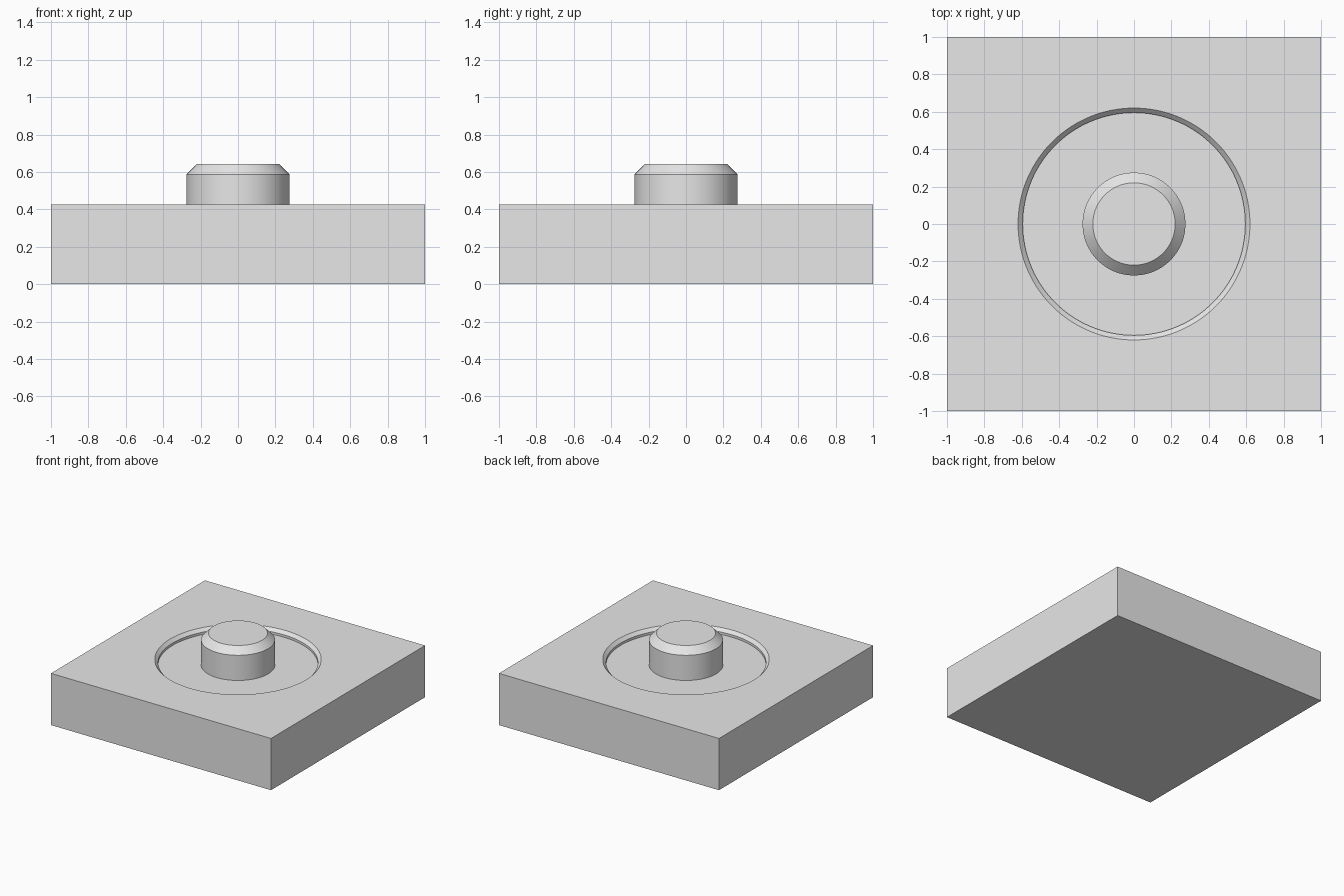
import bpy, bmesh, math

if "Cube" in bpy.data.objects:
    bpy.data.objects.remove(bpy.data.objects["Cube"])

SEG = 128  # divisible by 8 so the square ring hits its corners

grey = bpy.data.materials.new("plain grey")
grey.diffuse_color = (0.8, 0.8, 0.8, 1.0)
grey.use_nodes = True
grey.node_tree.nodes["Principled BSDF"].inputs["Base Color"].default_value = grey.diffuse_color


def round_ring(bm, r, z):
    return [bm.verts.new((r * math.cos(a), r * math.sin(a), z))
            for a in (2 * math.pi * i / SEG for i in range(SEG))]


def square_ring(bm, half, z):
    ring = []
    for i in range(SEG):
        c, s = math.cos(2 * math.pi * i / SEG), math.sin(2 * math.pi * i / SEG)
        k = half / max(abs(c), abs(s))
        ring.append(bm.verts.new((c * k, s * k, z)))
    return ring


bm = bmesh.new()

# Chamfered boss, recess floor, recess wall and chamfered lip, from the centre outwards
profile = [(0.22, 0.642), (0.275, 0.587), (0.275, 0.38),
           (0.595, 0.38), (0.595, 0.40), (0.62, 0.425)]
rings = [round_ring(bm, r, z) for r, z in profile]

# Square plate: top edge and bottom edge
rings += [square_ring(bm, 1.0, 0.425), square_ring(bm, 1.0, 0.0)]

for a, b in zip(rings, rings[1:]):
    for i in range(SEG):
        j = (i + 1) % SEG
        bm.faces.new((a[i], b[i], b[j], a[j]))

# Boss top and plate underside
bm.faces.new(rings[0])
bm.faces.new(rings[-1][::-1])
bmesh.ops.recalc_face_normals(bm, faces=bm.faces[:])

mesh = bpy.data.meshes.new("plate_with_boss")
bm.to_mesh(mesh)
bm.free()
mesh.materials.append(grey)
plate = bpy.data.objects.new("plate_with_boss", mesh)
bpy.context.collection.objects.link(plate)

# Smooth round walls, crisp edges
bpy.context.view_layer.objects.active = plate
plate.select_set(True)
bpy.ops.object.shade_smooth_by_angle(angle=math.radians(30))
